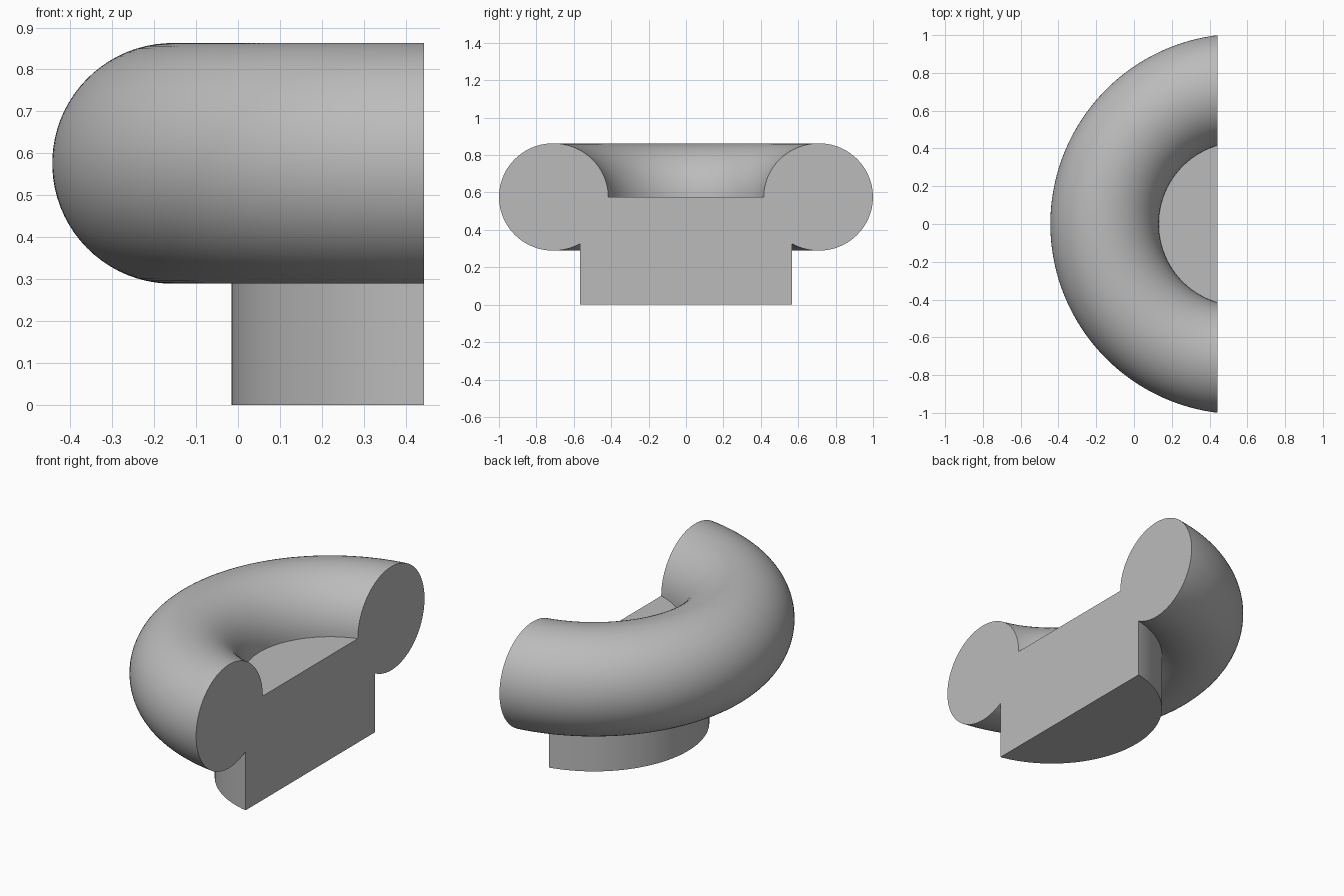
import bpy
import bmesh
from math import acos, asin, cos, pi, sin, sqrt
from mathutils import Matrix, Vector

cube = bpy.data.objects.get("Cube")
if cube:
    bpy.data.objects.remove(cube, do_unlink=True)

AXIS_X = 0.564     # axis of revolution, just beyond the cut
CUT_X = 0.443      # flat section face
RING = 0.72        # major radius of the ring
TUBE = 0.287       # radius of the ring's round section
MID_Z = 0.576      # ring centre height and plate top
BASE = 0.579       # radius of the round base
ARC_STEPS, TURN_STEPS = 64, 128

grey = bpy.data.materials.new("plain grey")
grey.use_nodes = True
colour = (0.5, 0.5, 0.5, 1)
grey.diffuse_color = colour
grey.node_tree.nodes["Principled BSDF"].inputs["Base Color"].default_value = colour

# Profile: base, round ring from where it meets the base to the plate top
start = -acos((BASE - RING) / TUBE)
angles = [start + (pi - start) * i / ARC_STEPS for i in range(ARC_STEPS + 1)]
profile = [(0, 0), (BASE, 0)]
profile += [(RING + TUBE * cos(a), MID_Z + TUBE * sin(a)) for a in angles]
profile.append((0, MID_Z))

# Revolve half a turn around the axis, through -x
bm = bmesh.new()
verts = [bm.verts.new((AXIS_X, -r, z)) for r, z in profile]
edges = [bm.edges.new(pair) for pair in zip(verts, verts[1:])]
bmesh.ops.spin(bm, geom=verts + edges, cent=(AXIS_X, 0, 0), axis=(0, 0, 1),
               angle=-pi, steps=TURN_STEPS, use_duplicate=False)
bmesh.ops.remove_doubles(bm, verts=bm.verts, dist=1e-5)

# Slice off the far side and close the section face
cut = bmesh.ops.bisect_plane(bm, geom=bm.verts[:] + bm.edges[:] + bm.faces[:],
                             plane_co=(CUT_X, 0, 0), plane_no=(1, 0, 0),
                             clear_outer=True)
rim = [e for e in cut["geom_cut"] if isinstance(e, bmesh.types.BMEdge)]
bmesh.ops.edgeloop_fill(bm, edges=rim)
bmesh.ops.recalc_face_normals(bm, faces=bm.faces)

mesh = bpy.data.meshes.new("half_ring_on_base")
bm.to_mesh(mesh)
bm.free()
mesh.materials.append(grey)
part = bpy.data.objects.new("half_ring_on_base", mesh)
bpy.context.collection.objects.link(part)

# Smooth round surfaces, crisp section and base edges
bpy.ops.object.select_all(action="DESELECT")
part.select_set(True)
bpy.context.view_layer.objects.active = part
bpy.ops.object.shade_smooth_by_angle(angle=pi / 6)
